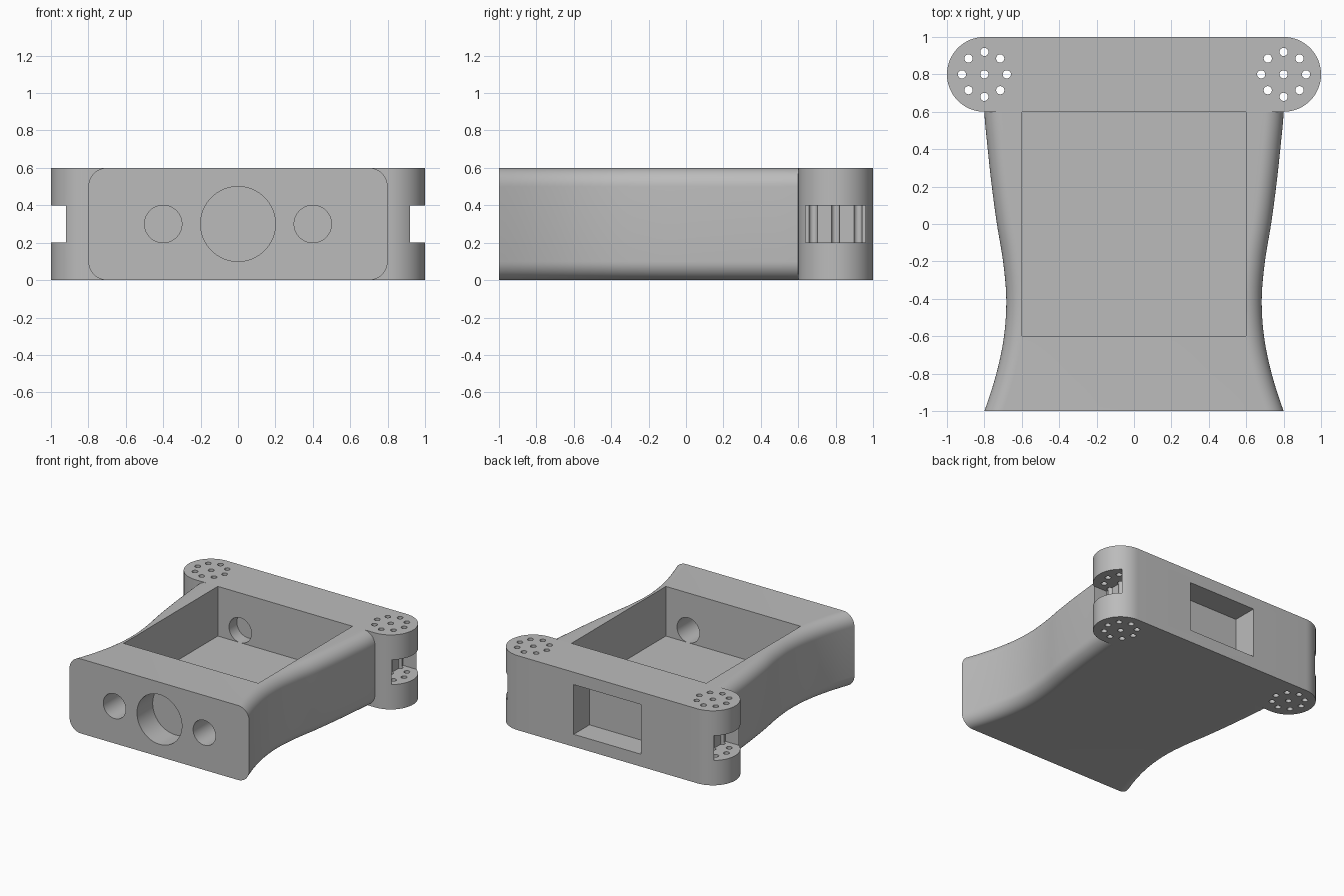
import bpy, bmesh, math
from mathutils import Matrix, Vector

cube = bpy.data.objects.get("Cube")
if cube:
    bpy.data.objects.remove(cube, do_unlink=True)

grey = bpy.data.materials.new("plain grey")
grey.use_nodes = True
colour = (0.5, 0.5, 0.5, 1)
grey.diffuse_color = colour
grey.node_tree.nodes["Principled BSDF"].inputs["Base Color"].default_value = colour


def make_object(name, bm):
    bmesh.ops.recalc_face_normals(bm, faces=bm.faces)
    mesh = bpy.data.meshes.new(name)
    bm.to_mesh(mesh)
    bm.free()
    mesh.materials.append(grey)
    obj = bpy.data.objects.new(name, mesh)
    bpy.context.collection.objects.link(obj)
    return obj


def add_box(bm, low, high):
    low, high = Vector(low), Vector(high)
    matrix = Matrix.Translation((low + high) / 2) @ Matrix.Diagonal((*(high - low), 1))
    bmesh.ops.create_cube(bm, size=1, matrix=matrix)


def add_cylinder(bm, start, end, radius, sides):
    start, end = Vector(start), Vector(end)
    axis = end - start
    turn = axis.to_track_quat('Z', 'Y').to_matrix().to_4x4()
    bmesh.ops.create_cone(bm, cap_ends=True, segments=sides, radius1=radius, radius2=radius,
                          depth=axis.length, matrix=Matrix.Translation((start + end) / 2) @ turn)


def cut(obj, bm):
    """Subtract the shapes in bm from obj and discard the cutter."""
    cutter = make_object("cutter", bm)
    cutter.hide_render = True
    mod = obj.modifiers.new("cut", 'BOOLEAN')
    mod.operation, mod.solver, mod.object = 'DIFFERENCE', 'EXACT', cutter
    graph = bpy.context.evaluated_depsgraph_get()
    mesh = bpy.data.meshes.new_from_object(obj.evaluated_get(graph))
    obj.modifiers.clear()
    obj.data = mesh
    bpy.data.objects.remove(cutter, do_unlink=True)


def loft(bm, rings):
    """Skin a list of equal closed rings and cap both ends."""
    rings = [[bm.verts.new(p) for p in ring] for ring in rings]
    for a, b in zip(rings, rings[1:]):
        for i in range(len(a)):
            j = (i + 1) % len(a)
            bm.faces.new((a[i], a[j], b[j], b[i]))
    bm.faces.new(rings[0])
    bm.faces.new(rings[-1])


def rounded_ring(half_width, y, height, radius, steps=10):
    ring = []
    for corner in range(4):
        cx = (half_width - radius) * (1 if corner in (0, 3) else -1)
        cz = height - radius if corner < 2 else radius
        for i in range(steps + 1):
            a = math.pi / 2 * (corner + i / steps)
            ring.append((cx + radius * math.cos(a), y, cz + radius * math.sin(a)))
    return ring


# Waisted body: half widths every 0.2 from front to back, smoothly interpolated
widths = [0.8, 0.736, 0.695, 0.683, 0.7, 0.733, 0.76, 0.782, 0.8]
padded = [0.88] + widths + [0.8]
rings = []
for k in range(len(widths) - 1):
    a, b, c, d = padded[k:k + 4]
    last = k == len(widths) - 2
    for i in range(7 if last else 6):
        t = i / 6
        w = 0.5 * (2 * b + (c - a) * t + (2 * a - 5 * b + 4 * c - d) * t ** 2
                   + (3 * b - a - 3 * c + d) * t ** 3)
        rings.append(rounded_ring(w, -1 + 0.2 * (k + t), 0.6, 0.1))
bm = bmesh.new()
loft(bm, rings)
body = make_object("body", bm)

# Open tray, round front recess and two small front holes
bm = bmesh.new()
add_box(bm, (-0.6, -0.6, 0.2), (0.6, 0.7, 0.7))
cut(body, bm)
bm = bmesh.new()
add_cylinder(bm, (0, -1.1, 0.3), (0, -0.8, 0.3), 0.2, 64)
for x in (-0.4, 0.4):
    add_cylinder(bm, (x, -1.1, 0.3), (x, -0.5, 0.3), 0.1, 48)
cut(body, bm)

# Rear bar with round ends
bm = bmesh.new()
outline = []
for side in (1, -1):
    for i in range(33):
        a = math.pi * i / 32 - math.pi / 2
        outline.append((side * (0.8 + 0.2 * math.cos(a)), 0.8 + side * 0.2 * math.sin(a)))
loft(bm, [[(x, y, z) for x, y in outline] for z in (0, 0.6)])
bar = make_object("rear_bar", bm)

# Rear window and blind holes facing the tray
bm = bmesh.new()
add_box(bm, (-0.3, 0.8, 0.1), (0.3, 1.1, 0.5))
for x in (-0.4, 0.4):
    add_cylinder(bm, (x, 0.5, 0.3), (x, 0.7, 0.3), 0.1, 48)
cut(bar, bm)

# Side slots
bm = bmesh.new()
for side in (-1, 1):
    x1, x2 = sorted((side * 0.8, side * 1.1))
    add_box(bm, (x1, 0.64, 0.2), (x2, 0.96, 0.4))
cut(bar, bm)

# Rings of pin holes through both ends
bm = bmesh.new()
for side in (-1, 1):
    spots = [(0, 0)] + [(0.12 * math.cos(k * math.pi / 4), 0.12 * math.sin(k * math.pi / 4))
                        for k in range(8)]
    for dx, dy in spots:
        x, y = side * 0.8 + dx, 0.8 + dy
        add_cylinder(bm, (x, y, -0.1), (x, y, 0.7), 0.022, 20)
cut(bar, bm)

# Smooth shading with crisp edges
for obj in (body, bar):
    bpy.ops.object.select_all(action='DESELECT')
    obj.select_set(True)
    bpy.context.view_layer.objects.active = obj
    bpy.ops.object.shade_smooth_by_angle(angle=math.radians(30))
